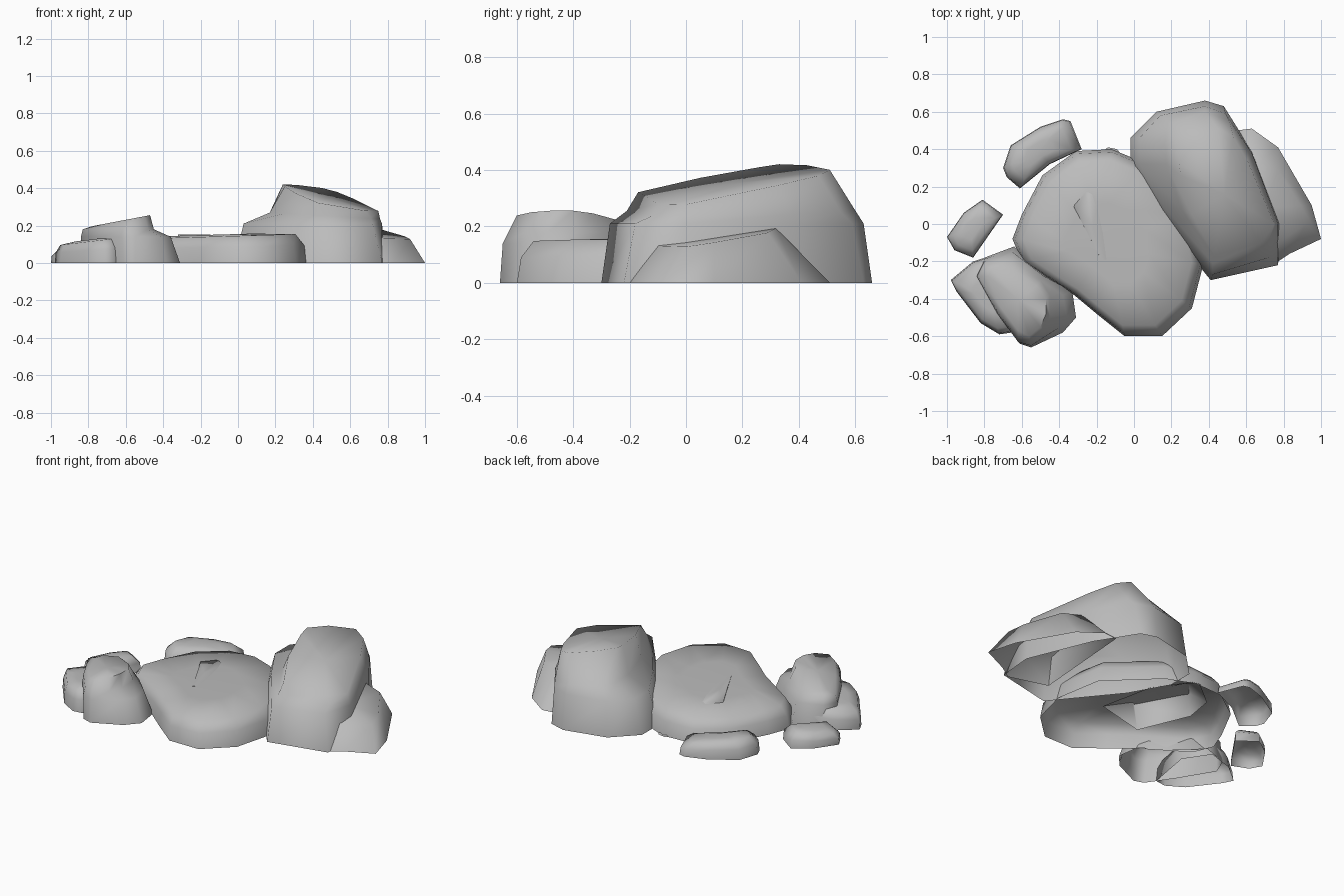
import bpy
import bmesh
import math
from mathutils import Vector

if "Cube" in bpy.data.objects:
    bpy.data.objects.remove(bpy.data.objects["Cube"], do_unlink=True)

# One plain stone colour
stone = bpy.data.materials.new("grey_stone")
stone.use_nodes = True
colour = (0.5, 0.5, 0.5, 1)
stone.diffuse_color = colour
stone.node_tree.nodes["Principled BSDF"].inputs["Base Color"].default_value = colour


def level(outline, height, slope_x=0, slope_y=0):
    """Lift a flat outline onto a tilted plane."""
    return [Vector((x, y, height + slope_x * x + slope_y * y)) for x, y in outline]


def shrink(outline, factor):
    """Scale a flat outline about its own middle."""
    middle_x = sum(x for x, y in outline) / len(outline)
    middle_y = sum(y for x, y in outline) / len(outline)
    return [(middle_x + (x - middle_x) * factor, middle_y + (y - middle_y) * factor)
            for x, y in outline]


def build_rock(name, rings, crown):
    """Skin the rings from the ground up, open below, closed by a slightly raised crown."""
    bm = bmesh.new()
    loops = [[bm.verts.new(point) for point in ring] for ring in rings]
    count = len(loops[0])
    for lower, upper in zip(loops, loops[1:]):
        for i in range(count):
            j = (i + 1) % count
            bm.faces.new((lower[i], lower[j], upper[j], upper[i]))
    cap = bm.faces.new(loops[-1])
    bmesh.ops.poke(bm, faces=[cap], offset=crown)
    mesh = bpy.data.meshes.new(name)
    bm.to_mesh(mesh)
    bm.free()
    mesh.materials.append(stone)
    rock = bpy.data.objects.new(name, mesh)
    bpy.context.collection.objects.link(rock)
    bpy.ops.object.select_all(action="DESELECT")
    rock.select_set(True)
    bpy.context.view_layer.objects.active = rock
    bpy.ops.object.shade_smooth_by_angle(angle=math.radians(80))


def build_low_rock(name, outline, height, top_scale, slope_x=0, slope_y=0, crown=0.01):
    """Low rounded rock: steep sides, bevelled shoulder, gently domed top."""
    build_rock(name, [
        level(outline, 0),
        level(shrink(outline, 0.97), height * 0.6, slope_x * 0.6, slope_y * 0.6),
        level(shrink(outline, top_scale), height, slope_x, slope_y),
        level(shrink(outline, top_scale * 0.5), height + crown, slope_x, slope_y),
    ], 0)


# Tall rock: base, bulge, shoulder and slanted top
build_rock("tall_rock", [
    level([(-.02, .3), (.11, .07), (.41, -.3), (.77, -.22), (.79, 0),
           (.63, .39), (.48, .63), (.38, .66), (.12, .6), (-.02, .46)], 0),
    level([(.03, .32), (.17, .08), (.42, -.27), (.72, -.18), (.77, 0),
           (.63, .38), (.49, .59), (.38, .63), (.14, .58), (.03, .46)], .21),
    level([(.17, .32), (.25, .08), (.42, -.21), (.71, -.12), (.76, 0),
           (.62, .37), (.51, .55), (.38, .6), (.2, .54), (.17, .44)], .28, -.06),
    level([(.25, .26), (.31, .05), (.43, -.17), (.68, -.1), (.75, 0),
           (.61, .33), (.53, .47), (.45, .51), (.32, .43), (.24, .33)], .428, -.2, .123),
], 0)

# Low rock leaning on the tall one
build_rock("side_rock", [
    level([(.55, .5), (.5, -.15), (.74, -.22), (.83, -.16),
           (1, -.08), (.95, .1), (.77, .41), (.63, .51)], 0),
    level([(.55, .25), (.52, -.1), (.72, -.12), (.8, -.08),
           (.92, 0), (.89, .1), (.77, .29), (.65, .32)], .22, -.1, .12),
], 0)

# Broad flat rock in the middle, running under the tall one
build_low_rock("flat_rock", [
    (-.65, -.08), (-.6, -.2), (-.32, -.38), (-.2, -.48), (-.05, -.6), (.15, -.6), (.31, -.45),
    (.37, -.22), (.32, .07), (.05, .33), (-.12, .4), (-.31, .39), (-.49, .26), (-.6, .05)],
    .145, .88, .03)

# Buried rock whose narrow crest just breaks through the flat one
build_rock("buried_rock", [
    level([(-.3, .28), (-.33, .1), (-.2, -.21), (.12, -.13),
           (.05, .2), (-.09, .4), (-.14, .41)], 0),
    level([(-.26, .16), (-.32, .09), (-.17, -.2), (-.15, -.19),
           (-.17, -.05), (-.2, .08), (-.23, .15)], .152),
], 0)

# Front corner rock with a ledge on its inner side
build_rock("corner_rock", [
    level([(-.84, -.28), (-.72, -.48), (-.61, -.64), (-.55, -.66), (-.38, -.58),
           (-.31, -.5), (-.33, -.36), (-.47, -.28), (-.64, -.12), (-.8, -.18)], 0),
    level([(-.84, -.28), (-.73, -.48), (-.62, -.63), (-.55, -.65), (-.41, -.56),
           (-.36, -.49), (-.38, -.38), (-.48, -.28), (-.65, -.15), (-.8, -.2)], .14),
    level([(-.83, -.28), (-.73, -.47), (-.62, -.61), (-.56, -.63), (-.48, -.57),
           (-.45, -.49), (-.45, -.38), (-.5, -.3), (-.65, -.19), (-.79, -.22)], .18),
    level([(-.78, -.28), (-.71, -.45), (-.62, -.57), (-.56, -.6), (-.5, -.55),
           (-.47, -.48), (-.47, -.4), (-.52, -.33), (-.65, -.24), (-.76, -.24)], .345, .19),
], .015)

# Smaller rocks around the edge
build_low_rock("corner_side_rock", [
    (-.98, -.3), (-.95, -.36), (-.82, -.53), (-.72, -.59),
    (-.65, -.58), (-.6, -.3), (-.7, -.15), (-.86, -.2)], .21, .85, .12)
build_low_rock("small_side_rock", [
    (-1, -.07), (-.96, -.14), (-.86, -.18), (-.7, .05), (-.81, .13), (-.91, .06)], .2, .75, .14)
build_low_rock("small_back_rock", [
    (-.7, .3), (-.68, .25), (-.61, .19), (-.45, .32), (-.28, .4),
    (-.34, .55), (-.38, .56), (-.5, .52), (-.66, .42)], .04, .75, -.1)
